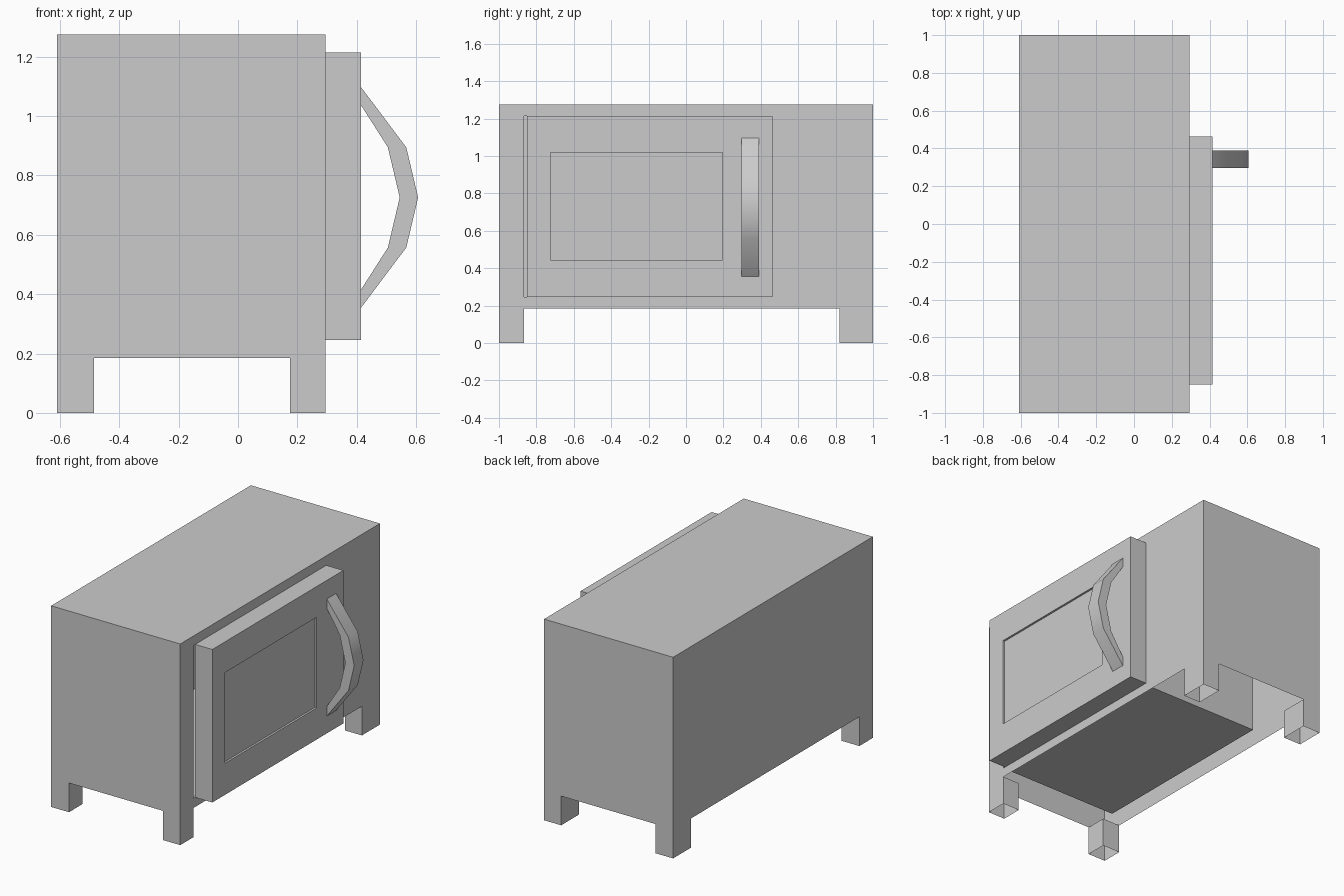
import bpy, bmesh

if "Cube" in bpy.data.objects:
    bpy.data.objects.remove(bpy.data.objects["Cube"])

X0, X1, TOP, RIM = -0.61, 0.295, 1.275, 0.185   # cabinet extents
LX = (-0.485, 0.175)                            # inner leg faces in x
LY = (-0.865, 0.82)                             # inner leg faces in y
HOLE = (-0.865, 0.447, 0.245, 1.215)            # oven opening y0, y1, z0, z1


def make(name, polys):
    """Mesh object from polygons given as point lists, welded together."""
    bm = bmesh.new()
    for pts in polys:
        bm.faces.new([bm.verts.new(p) for p in pts])
    bmesh.ops.remove_doubles(bm, verts=bm.verts, dist=1e-5)
    bmesh.ops.recalc_face_normals(bm, faces=bm.faces)
    me = bpy.data.meshes.new(name)
    bm.to_mesh(me)
    bm.free()
    ob = bpy.data.objects.new(name, me)
    bpy.context.collection.objects.link(ob)
    return ob


def rect(x, y0, y1, z0, z1):
    return [(x, y0, z0), (x, y1, z0), (x, y1, z1), (x, y0, z1)]


def bridge(a, b):
    n = len(a)
    return [[a[i], a[(i + 1) % n], b[(i + 1) % n], b[i]] for i in range(n)]


def loft(rings):
    return [f for a, b in zip(rings, rings[1:]) for f in bridge(a, b)]


def notched(a, b, c, d):
    """Wall outline with a leg at each end."""
    return [(a, 0), (b, 0), (b, RIM), (c, RIM), (c, 0), (d, 0), (d, TOP), (a, TOP)]


# Cabinet: thin shell, open underneath, with hollow legs
walls = [[(X0, -1, TOP), (X1, -1, TOP), (X1, 1, TOP), (X0, 1, TOP)]]
walls += [[(u, y, z) for u, z in notched(X0, *LX, X1)] for y in (-1, 1)]
walls.append([(X0, u, z) for u, z in notched(-1, *LY, 1)])
# front wall in two halves around the oven opening
y0, y1, z0, z1 = HOLE
for end, leg, side in ((-1, LY[0], y0), (1, LY[1], y1)):
    half = [(end, 0), (leg, 0), (leg, RIM), (0, RIM), (0, z0),
            (side, z0), (side, z1), (0, z1), (0, TOP), (end, TOP)]
    walls.append([(X1, u, z) for u, z in half])
# inner faces of the legs
for ox, ix in ((X0, LX[0]), (X1, LX[1])):
    for oy, iy in ((-1, LY[0]), (1, LY[1])):
        walls.append([(ix, oy, 0), (ix, iy, 0), (ix, iy, RIM), (ix, oy, RIM)])
        walls.append([(ox, iy, 0), (ix, iy, 0), (ix, iy, RIM), (ox, iy, RIM)])
# oven chamber
mouth, back = rect(X1, *HOLE), rect(-0.555, *HOLE)
make("cabinet", walls + bridge(mouth, back) + [back])

# Door with recessed window
outer, window = (-0.85, 0.463, 0.245, 1.215), (-0.725, 0.195, 0.445, 1.02)
rings = [rect(X1, *outer), rect(0.415, *outer), rect(0.415, *window), rect(0.402, *window)]
make("door", loft(rings) + [rings[0], rings[-1]])

# Curved handle: cross-sections (outer x, outer z, inner x, inner z) from top to bottom
arc = [(0.415, 1.097, 0.415, 1.036), (0.567, 0.895, 0.505, 0.895), (0.607, 0.726, 0.545, 0.726),
       (0.567, 0.557, 0.505, 0.557), (0.415, 0.355, 0.415, 0.416)]
H0, H1 = 0.297, 0.39
rings = [[(a, H0, b), (a, H1, b), (c, H1, d), (c, H0, d)] for a, b, c, d in arc]
handle = make("door_handle", loft(rings) + [rings[0], rings[-1]])
bpy.context.view_layer.objects.active = handle
handle.select_set(True)
bpy.ops.object.shade_smooth_by_angle(angle=0.6)
